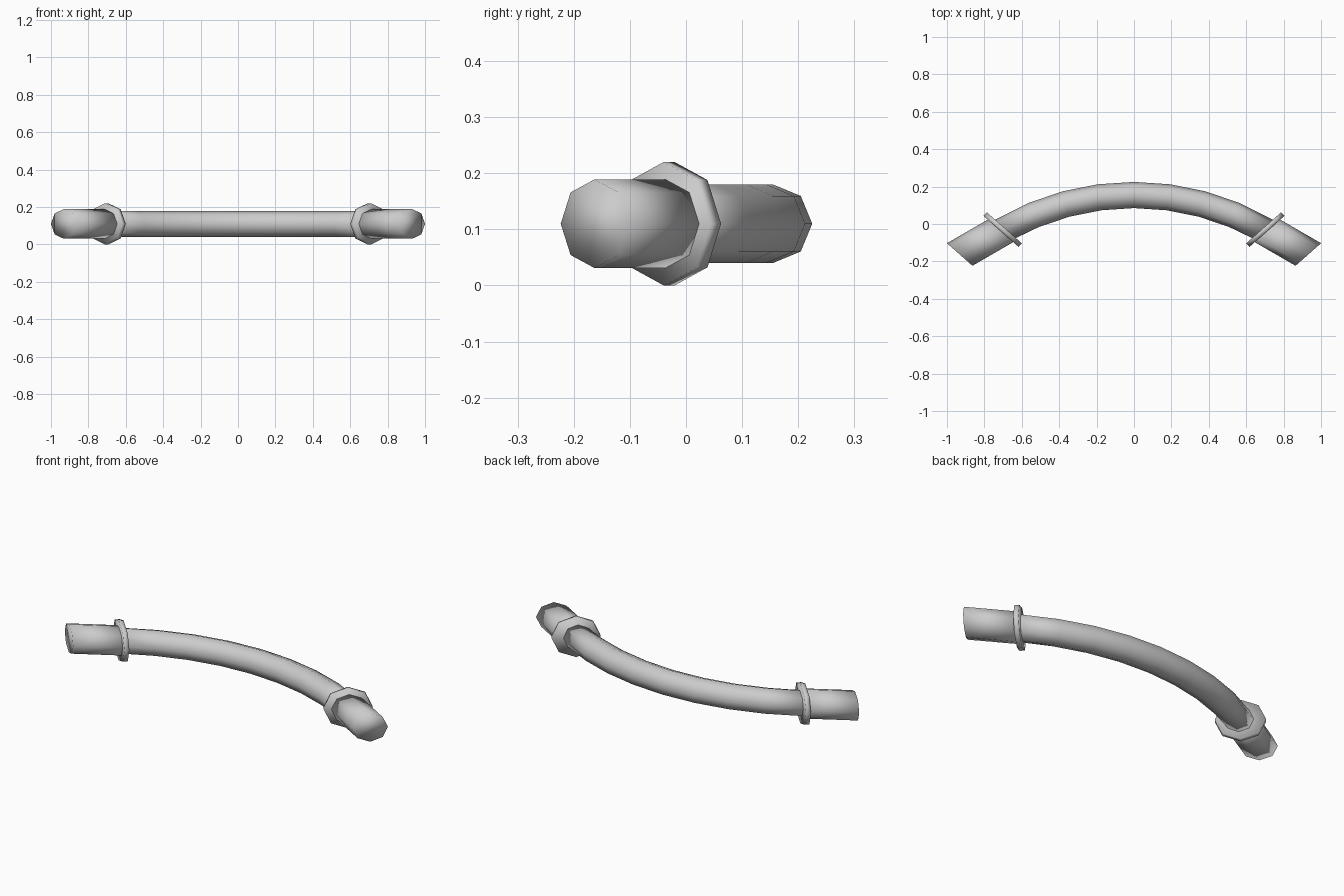
import bpy, bmesh
from math import sin, cos, pi, radians
from mathutils import Vector

if "Cube" in bpy.data.objects:
    bpy.data.objects.remove(bpy.data.objects["Cube"])

SIDES = 8
ZC = 0.11                      # height of the bar's centre line
R_ARC = 1.40                   # bend radius of the bar
Y_ARC = 0.155 - R_ARC          # centre of the bend
TILT = radians(41.5)           # slant of the collars and end cuts


def ring(center, across, rz):
    """Octagon spanned by a horizontal vector and a vertical radius."""
    return [center + across * cos(2 * pi * i / SIDES)
            + Vector((0, 0, rz * sin(2 * pi * i / SIDES))) for i in range(SIDES)]


def loft(name, rings):
    bm = bmesh.new()
    loops = [[bm.verts.new(p) for p in r] for r in rings]
    for a, b in zip(loops, loops[1:]):
        for i in range(SIDES):
            j = (i + 1) % SIDES
            bm.faces.new((a[i], a[j], b[j], b[i]))
    bm.faces.new(loops[0])
    bm.faces.new(loops[-1])
    bmesh.ops.recalc_face_normals(bm, faces=bm.faces)
    for f in bm.faces:
        f.smooth = True
    me = bpy.data.meshes.new(name)
    bm.to_mesh(me)
    bm.free()
    ob = bpy.data.objects.new(name, me)
    bpy.context.collection.objects.link(ob)
    return ob


# curved bar, its end rings slanted to meet the collars
rings = []
for k in range(-4, 5):
    a = radians(7.5 * k)
    across = Vector((sin(a), cos(a), 0)) * 0.07
    if abs(k) == 4:
        s = k / 4
        across = Vector((s * sin(TILT + radians(7)), cos(TILT + radians(7)), 0))
        across *= 0.07 / cos(TILT + radians(7) - radians(30))
    rings.append(ring(Vector((R_ARC * sin(a), Y_ARC + R_ARC * cos(a), ZC)), across, 0.07))
loft("curved_bar", rings)

# collar and end sleeve on each side
for side, s in (("left", -1), ("right", 1)):
    across = Vector((s * cos(TILT), sin(TILT), 0))
    normal = Vector((s * sin(TILT), -cos(TILT), 0))
    joint = Vector((s * 0.702, -0.03, ZC))
    end = Vector((s * 0.932, -0.163, ZC))
    loft("collar_" + side, [ring(joint + normal * t, across * 0.125, 0.11)
                            for t in (-0.013, 0.013)])
    loft("end_sleeve_" + side, [ring(c, across * 0.091, 0.079) for c in (joint, end)])
